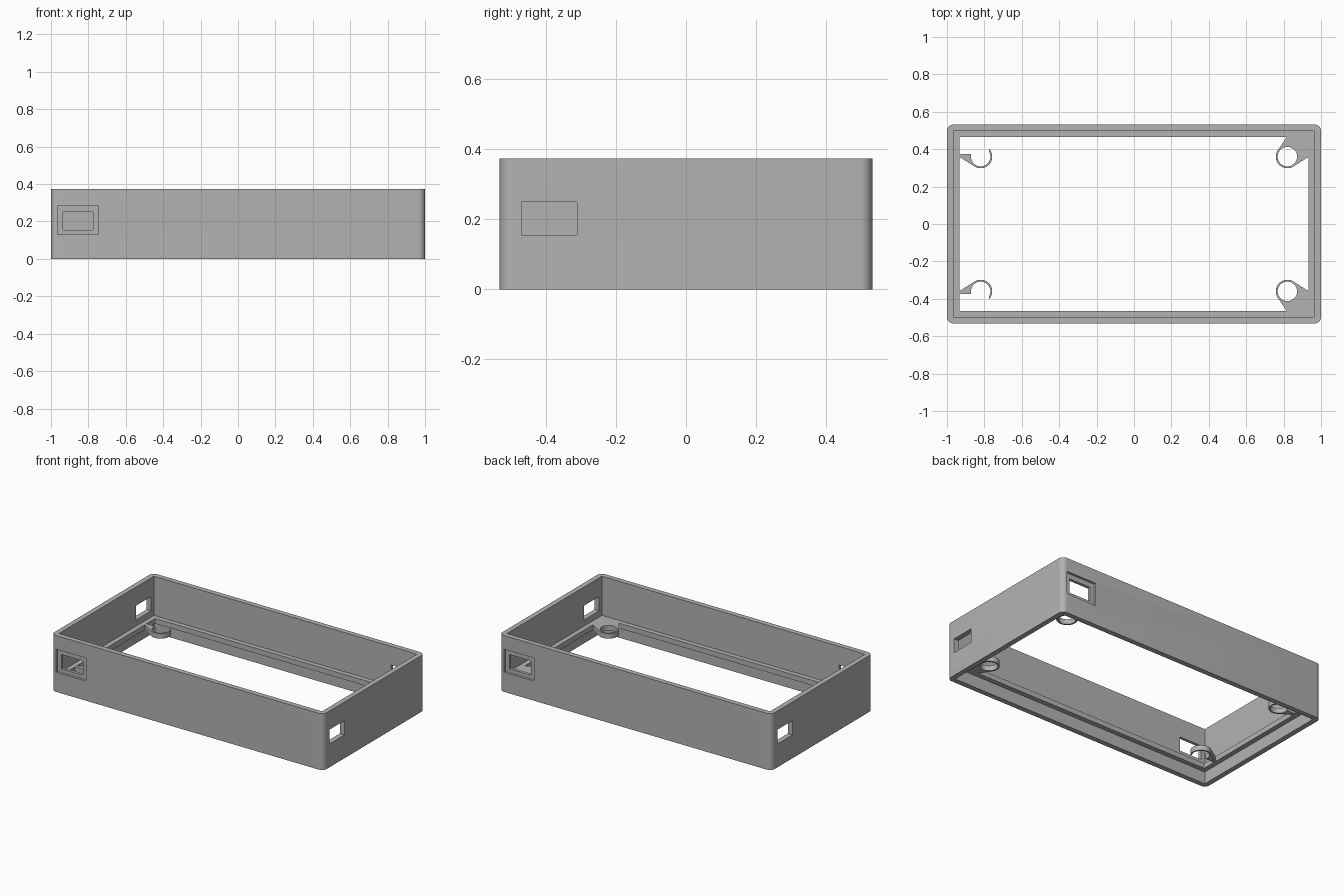
import bpy
import bmesh
from math import cos, sin, radians

if "Cube" in bpy.data.objects:
    bpy.data.objects.remove(bpy.data.objects["Cube"])

HX, HY, HEIGHT = 1.0, 0.532, 0.374      # outer half sizes and height
WALL, LEDGE = 0.034, 0.066              # inset of the inner wall and of the ledge lip
LEDGE_Z = (0.08, 0.114)                 # underside and top of the ledge

grey = bpy.data.materials.new("plain grey")
grey.use_nodes = True
grey.diffuse_color = (0.45, 0.45, 0.45, 1)
grey.node_tree.nodes["Principled BSDF"].inputs["Base Color"].default_value = grey.diffuse_color


def prism(name, outline, z0, z1):
    """Extrude a closed xy outline from z0 to z1."""
    bm = bmesh.new()
    face = bm.faces.new([bm.verts.new((x, y, z0)) for x, y in outline])
    top = bmesh.ops.extrude_face_region(bm, geom=[face])["geom"]
    bmesh.ops.translate(bm, vec=(0, 0, z1 - z0),
                        verts=[g for g in top if isinstance(g, bmesh.types.BMVert)])
    bmesh.ops.recalc_face_normals(bm, faces=bm.faces)
    mesh = bpy.data.meshes.new(name)
    bm.to_mesh(mesh)
    bm.free()
    mesh.materials.append(grey)
    obj = bpy.data.objects.new(name, mesh)
    bpy.context.collection.objects.link(obj)
    return obj


def block(name, x, y, z):
    """Box given by its (low, high) range on each axis."""
    return prism(name, [(x[0], y[0]), (x[1], y[0]), (x[1], y[1]), (x[0], y[1])], *z)


def around(centre, half):
    return centre - half, centre + half


def arc(cx, cy, r, start, end, steps):
    angles = [radians(start + (end - start) * i / steps) for i in range(steps + 1)]
    return [(cx + r * cos(a), cy + r * sin(a)) for a in angles]


def combine(target, tool, operation):
    """Apply a boolean and remove the tool."""
    mod = target.modifiers.new("combine", 'BOOLEAN')
    mod.operation, mod.solver, mod.object = operation, 'EXACT', tool
    bpy.context.view_layer.objects.active = target
    bpy.ops.object.modifier_apply(modifier=mod.name)
    bpy.data.objects.remove(tool)


# Outer body with rounded vertical corners
R = 0.035
outline = []
for sx, sy, start in ((1, 1, 0), (-1, 1, 90), (-1, -1, 180), (1, -1, 270)):
    outline += arc(sx * (HX - R), sy * (HY - R), R, start, start + 90, 8)
frame = prism("case_frame", outline, 0, HEIGHT)

# Upper cavity, lower recess and the opening inside the ledge
for inset, z in ((WALL, (LEDGE_Z[1], 1)), (WALL, (-1, LEDGE_Z[0])), (LEDGE, (-2, 2))):
    combine(frame, block("cavity_cutter", around(0, HX - inset), around(0, HY - inset), z),
            'DIFFERENCE')

# Corner screw bosses with gussets merging into the ledge
CX, CY = 0.82, 0.36
for sx in (1, -1):
    for sy in (1, -1):
        shape = arc(CX, CY, 0.062, 142, 308, 24)
        shape += [(0.95, 0.369), (0.95, 0.485), (0.83, 0.485)]
        boss = prism("screw_boss", [(sx * x, sy * y) for x, y in shape], *LEDGE_Z)
        hole = prism("hole_cutter", arc(sx * CX, sy * CY, 0.052, 0, 352.5, 47), -1, 1)
        combine(boss, hole, 'DIFFERENCE')
        if sx < 0:  # clearance notch on the right-hand bosses
            notch = block("notch_cutter", (-0.9345, -0.775),
                          sorted((sy * 0.375, sy * 0.4655)), (-1, 1))
            combine(boss, notch, 'DIFFERENCE')
        combine(frame, boss, 'UNION')

# Ports: one recessed opening on each long wall, a plain one on each short wall
PORT_Z = (0.155, 0.25)
for s in (1, -1):
    x, y = -0.855 * s, -HY * s
    combine(frame, block("recess_cutter", around(x, 0.11), around(y, 0.015), (0.13, 0.283)),
            'DIFFERENCE')
    combine(frame, block("port_cutter", around(x, 0.08), around(y, 0.05), PORT_Z),
            'DIFFERENCE')
    combine(frame, block("side_port_cutter", around(HX * s, 0.05), around(-0.39 * s, 0.079),
                         PORT_Z), 'DIFFERENCE')

# Smooth round surfaces, sharp edges elsewhere
bpy.ops.object.select_all(action='DESELECT')
frame.select_set(True)
bpy.context.view_layer.objects.active = frame
bpy.ops.object.shade_smooth_by_angle(angle=radians(30))
